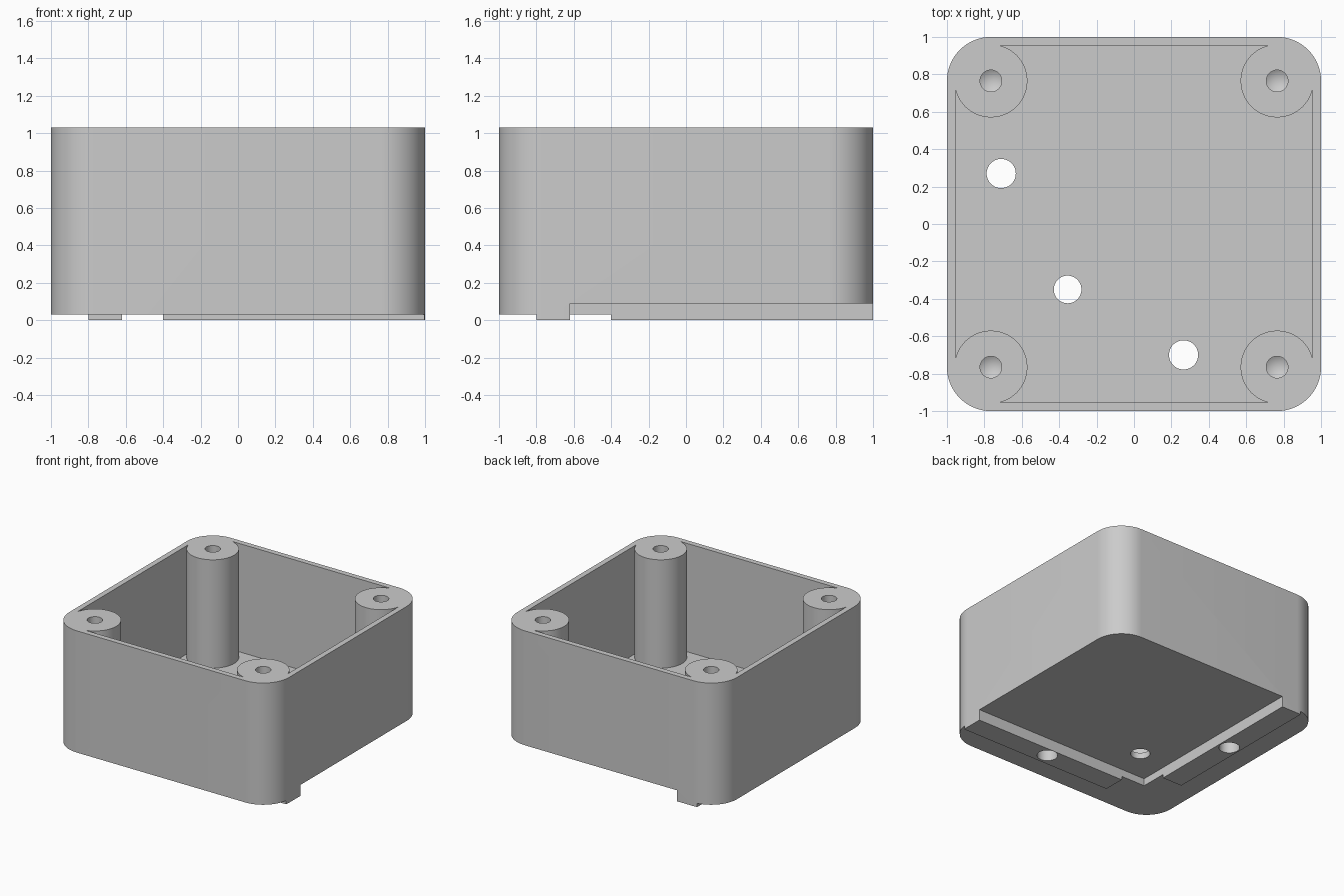
import bpy, bmesh
from math import cos, sin, pi

if "Cube" in bpy.data.objects:
    bpy.data.objects.remove(bpy.data.objects["Cube"])

TOP = 1.03       # rim height
FLOOR = 0.14     # inside floor height
CORNER = 0.765   # centre of corner arcs and screw posts


def circle(x, y, r, n=64):
    return [(x + r * cos(2 * pi * i / n), y + r * sin(2 * pi * i / n)) for i in range(n)]


def rounded_square(c, r, n=16):
    pts = []
    for q, (sx, sy) in enumerate([(1, 1), (-1, 1), (-1, -1), (1, -1)]):
        for i in range(n + 1):
            a = (q + i / n) * pi / 2
            pts.append((sx * c + r * cos(a), sy * c + r * sin(a)))
    return pts


def rectangle(x0, x1, y0, y1):
    return [(x0, y0), (x1, y0), (x1, y1), (x0, y1)]


def prism(name, outline, z0, z1, tip=0):
    """Extrude an outline; a tip turns the lower end into a shallow cone."""
    bm = bmesh.new()
    base = bm.faces.new([bm.verts.new((x, y, z0)) for x, y in outline])
    ext = bmesh.ops.extrude_face_region(bm, geom=[base], use_keep_orig=True)
    up = [v for v in ext["geom"] if isinstance(v, bmesh.types.BMVert)]
    bmesh.ops.translate(bm, verts=up, vec=(0, 0, z1 - z0))
    bmesh.ops.recalc_face_normals(bm, faces=bm.faces)
    if tip:
        bmesh.ops.poke(bm, faces=[base], offset=tip)
        for v in bm.verts:
            if len(v.link_faces) == len(outline):
                v.co.z = z0 - tip
    mesh = bpy.data.meshes.new(name)
    bm.to_mesh(mesh)
    bm.free()
    obj = bpy.data.objects.new(name, mesh)
    bpy.context.collection.objects.link(obj)
    return obj


def cut(target, cutter):
    mod = target.modifiers.new("cut", "BOOLEAN")
    mod.operation = "DIFFERENCE"
    mod.solver = "EXACT"
    mod.object = cutter
    bpy.context.view_layer.objects.active = target
    bpy.ops.object.modifier_apply(modifier=mod.name)
    bpy.data.objects.remove(cutter)


corners = [(sx * CORNER, sy * CORNER) for sx in (-1, 1) for sy in (-1, 1)]

# Solid outer block
box = prism("enclosure_box", rounded_square(CORNER, 1 - CORNER), 0, TOP)

# Hollow inside, leaving the four screw posts standing
cavity = prism("cavity", rounded_square(CORNER, 0.19), FLOOR, TOP + 0.2)
for x, y in corners:
    cut(cavity, prism("post", circle(x, y, 0.195), 0, TOP + 0.5))
cut(box, cavity)

# Underside: deep recess, then shallow cuts that leave two raised ledges
cut(box, prism("recess", rectangle(-0.62, 1.2, -0.62, 1.2), -0.1, 0.09))
for area in [(-1.2, 1.2, -1.2, -0.8), (-1.2, -0.8, -1.3, 1.3), (-1.4, -0.4, -1.4, -0.4)]:
    cut(box, prism("underside", rectangle(*area), -0.1, 0.03))

# Screw holes with conical ends
for x, y in corners:
    cut(box, prism("screw_hole", circle(x, y, 0.058, 32), 0.6, TOP + 0.1, 0.035))

# Cable holes through the floor
for x, y, r in [(-0.71, 0.27, 0.078), (-0.355, -0.35, 0.074), (0.265, -0.70, 0.078)]:
    cut(box, prism("floor_hole", circle(x, y, r, 48), -0.1, 0.3))

# Plain grey finish
grey = bpy.data.materials.new("plain_grey")
grey.use_nodes = True
grey.diffuse_color = (0.6, 0.6, 0.6, 1)
grey.node_tree.nodes["Principled BSDF"].inputs["Base Color"].default_value = (0.6, 0.6, 0.6, 1)
box.data.materials.clear()
box.data.materials.append(grey)

box.select_set(True)
bpy.context.view_layer.objects.active = box
bpy.ops.object.shade_smooth_by_angle(angle=0.4)
